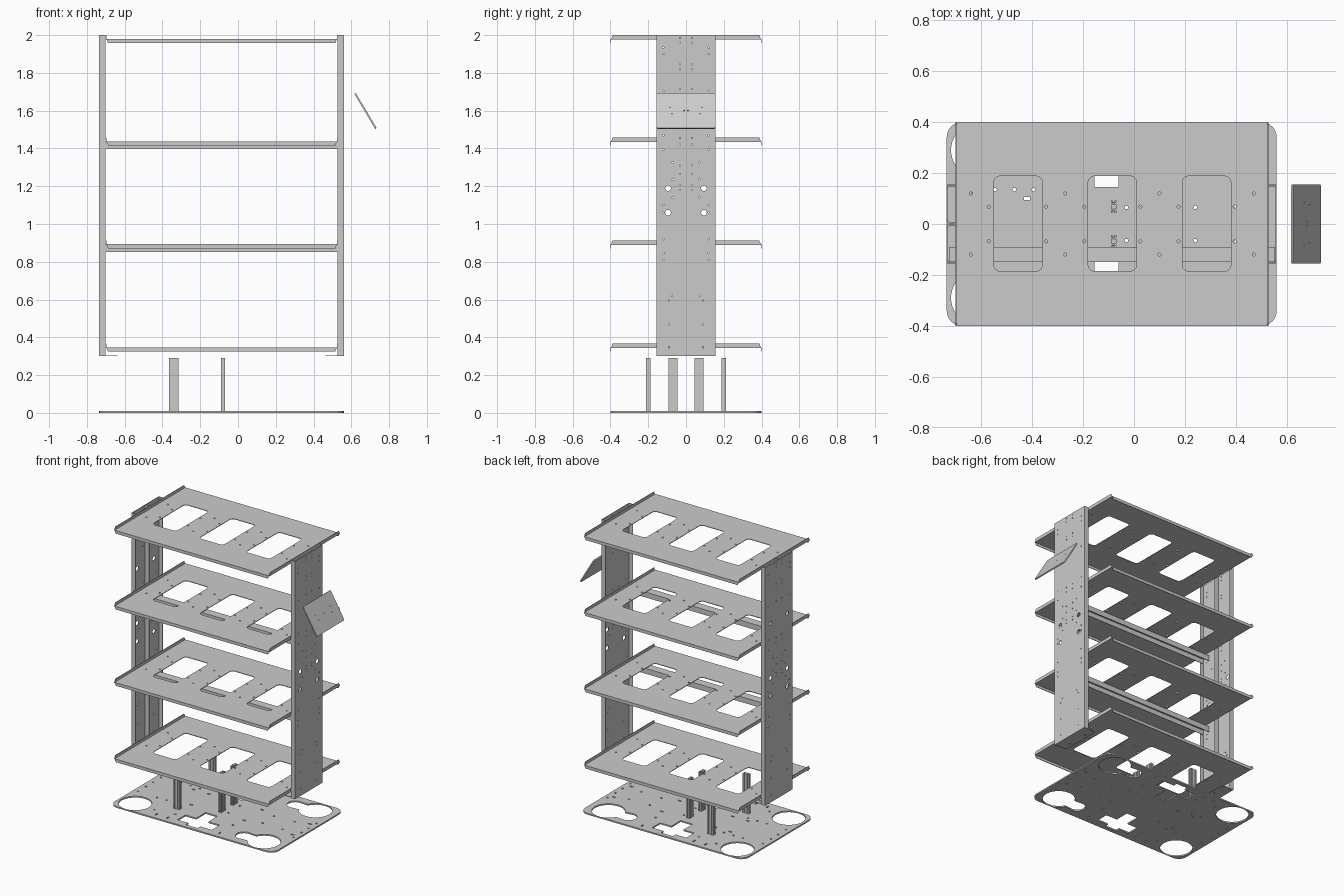
import bpy
from math import sin, cos, pi, atan2
from mathutils import Matrix, Vector

if "Cube" in bpy.data.objects:
    bpy.data.objects.remove(bpy.data.objects["Cube"])

# ---------- 2D outline helpers ----------
def circle(x, y, r, n=12):
    return [(x + r * cos(2 * pi * i / n), y + r * sin(2 * pi * i / n)) for i in range(n)]

def rect(x0, x1, y0, y1):
    return [(x0, y0), (x1, y0), (x1, y1), (x0, y1)]

def rrect(x0, x1, y0, y1, r, n=6):
    pts = []
    corners = [(x1 - r, y1 - r), (x0 + r, y1 - r), (x0 + r, y0 + r), (x1 - r, y0 + r)]
    for k, (cx, cy) in enumerate(corners):
        for i in range(n + 1):
            a = pi / 2 * (k + i / n)
            pts.append((cx + r * cos(a), cy + r * sin(a)))
    return pts

def keyhole(x, y, r, tx, tr, n=32):
    """Big circle with a smaller lobe on its -x side."""
    big = [-0.85 * pi + 1.7 * pi * i / n for i in range(n + 1)]
    small = [0.4 * pi + 1.2 * pi * i / 16 for i in range(17)]
    return ([(x + r * cos(a), y + r * sin(a)) for a in big]
            + [(tx + tr * cos(a), y + tr * sin(a)) for a in small])

def slotted(w, h, hw=0.0035, d=0.006):
    """Rectangular extrusion profile with grooves on all four sides."""
    pts = []
    sides = [((-w/2, -h/2), (1, 0), w), ((w/2, -h/2), (0, 1), h),
             ((w/2, h/2), (-1, 0), w), ((-w/2, h/2), (0, -1), h)]
    for (px, py), (dx, dy), length in sides:
        pts.append((px, py))
        centres = [length / 4, length * 3 / 4] if length > 0.03 else [length / 2]
        for c in centres:
            for s, dep in ((-hw, 0), (-hw, d), (hw, d), (hw, 0)):
                pts.append((px + dx * (c + s) - dy * dep, py + dy * (c + s) + dx * dep))
    return pts

# ---------- 3D helpers ----------
def frame(ax, ay, origin):
    ax, ay = Vector(ax).normalized(), Vector(ay).normalized()
    m = Matrix((ax, ay, ax.cross(ay))).transposed().to_4x4()
    m.translation = Vector(origin)
    return m

def panel(name, outline, holes=(), thick=0.004, mat=Matrix()):
    """Filled sheet with holes, centred on its own plane."""
    cu = bpy.data.curves.new(name, 'CURVE')
    cu.dimensions = '2D'
    cu.fill_mode = 'BOTH'
    cu.extrude = thick / 2
    for loop in [outline, *holes]:
        sp = cu.splines.new('POLY')
        sp.points.add(len(loop) - 1)
        for p, (x, y) in zip(sp.points, loop):
            p.co = (x, y, 0, 1)
        sp.use_cyclic_u = True
    tmp = bpy.data.objects.new(name + "_curve", cu)
    bpy.context.collection.objects.link(tmp)
    dg = bpy.context.evaluated_depsgraph_get()
    me = bpy.data.meshes.new_from_object(tmp.evaluated_get(dg))
    bpy.data.objects.remove(tmp)
    bpy.data.curves.remove(cu)
    me.transform(mat)
    me.name = name
    ob = bpy.data.objects.new(name, me)
    bpy.context.collection.objects.link(ob)
    return ob

def at_z(z, x=0, y=0):
    return Matrix.Translation((x, y, z))

def side_plane(x):      # local (y, z) sheet facing x
    return frame((0, 1, 0), (0, 0, 1), (x, 0, 0))

def front_plane(y):     # local (x, z) sheet facing y
    return frame((1, 0, 0), (0, 0, 1), (0, y, 0))

def both(points, r, n=12):
    return [circle(x, s * y, r, n) for x, y in points for s in (-1, 1)]

# ---------- base plate ----------
cuts = []
for s in (-1, 1):
    cuts.append(circle(-0.61, s * 0.29, 0.108, 48))
    cuts.append(keyhole(0.41, s * 0.29, 0.108, 0.25, 0.055))
    tee = [(-0.155, 0.145), (-0.06, 0.145), (-0.06, 0.25), (0.03, 0.25), (0.03, 0.34),
           (-0.06, 0.34), (-0.06, 0.37), (-0.155, 0.37), (-0.155, 0.34), (-0.24, 0.34),
           (-0.24, 0.25), (-0.155, 0.25)]
    cuts.append([(x, s * y) for x, y in tee])
    for x in (-0.42, -0.3, 0.12, 0.5):                      # small slots
        cuts += [rect(x - 0.012, x + 0.012, s * 0.1 - 0.005, s * 0.1 + 0.005)]
    for x in (-0.4, -0.31, 0.1):
        cuts += [rect(x - 0.005, x + 0.005, s * 0.35 - 0.012, s * 0.35 + 0.012)]
cuts += both([(-0.545, 0.135), (-0.47, 0.135), (-0.395, 0.135), (-0.7, 0.13), (-0.7, 0.04),
              (0.53, 0.13), (0.53, 0.04), (0.24, 0.065), (-0.03, 0.065), (0.1, 0.2),
              (0.4, 0.07), (-0.45, 0.3), (-0.3, 0.28)], 0.007)
panel("base_plate", rrect(-0.735, 0.56, -0.4, 0.4, 0.06), cuts, 0.01, at_z(0.005))

# ---------- slotted support columns ----------
for s, side in ((-1, "front"), (1, "back")):
    for nm, x, y, w, h in (("outer", -0.34, 0.2, 0.048, 0.022), ("inner", -0.08, 0.068, 0.022, 0.048)):
        ox, oy = (w / 4, 0) if w > h else (0, h / 4)
        bores = [circle(k * ox, k * oy, 0.0028, 10) for k in (-1, 1)]
        panel(f"{nm}_column_{side}", slotted(w, h), bores, 0.28, at_z(0.15, x, s * y))

# ---------- uprights ----------
Z0, Z1, W = 0.30, 2.0, 0.155
small = [(0.09, .347), (0.09, .47), (0.09, .595), (0.075, .62), (0.12, .81), (0.12, .845), (0.12, .92),
         (0.12, 1.06), (0.12, 1.1), (0.07, 1.14), (0.032, 1.18), (0.032, 1.205), (0.07, 1.235),
         (0.032, 1.265), (0.032, 1.31), (0.07, 1.325), (0.12, 1.395), (0.032, 1.42), (0.032, 1.455),
         (0.12, 1.47), (0.12, 1.705), (0.032, 1.715), (0.032, 1.82), (0.032, 1.845), (0.12, 1.90),
         (0.12, 1.935), (0.032, 1.96), (0.032, 1.985)]
big = [(0.095, 1.06), (0.095, 1.19)]

def upright(name, xo, inward, y0, y1, bigs):
    holes = []
    for pts, r, n in ((small, 0.004, 8), (bigs, 0.015, 20)):
        holes += [circle(s * y, z, r, n) for y, z in pts for s in (-1, 1) if y0 < s * y < y1]
    panel(name + "_web", rect(y0, y1, Z0, Z1), holes, 0.004, side_plane(xo + inward * 0.002))
    xa, xb = sorted((xo, xo + inward * 0.034))
    for y, tag in ((y0 + 0.002, "front"), (y1 - 0.002, "back")):
        panel(f"{name}_flange_{tag}", rect(xa, xb, Z0, Z1), (), 0.004, front_plane(y))
    xa, xb = sorted((xo, xo + inward * 0.098))
    ym = (y0 + y1) / 2
    foot_holes = [circle(xo + inward * 0.07, ym + d * (y1 - y0), 0.006) for d in (-0.25, 0.25)]
    panel(name + "_foot", rrect(xa, xb, y0 + 0.005, y1 - 0.005, 0.018), foot_holes, 0.004, at_z(Z0 + 0.002))

upright("right_upright", 0.56, -1, -W, W, big)
upright("left_upright_front", -0.735, 1, -W, -0.0005, big + [(0.095, 1.58)])
upright("left_upright_back", -0.735, 1, 0.0005, W, big + [(0.095, 1.58)])

# ---------- shelves ----------
X0, X1 = -0.70, 0.527
windows = [rrect(x - 0.095, x + 0.095, -0.185, 0.188, 0.025) for x in (-0.455, -0.085, 0.285)]
bolts = both([(-0.64, 0.12), (-0.27, 0.12), (0.1, 0.12), (0.47, 0.12),
              (-0.57, 0.068), (-0.345, 0.068), (-0.195, 0.068), (0.025, 0.068),
              (0.175, 0.068), (0.395, 0.068)], 0.006)
# drop the bolts that would fall inside a window
bolts = [b for b in bolts if not any(abs(b[0][0] - 0.006 - x) < 0.102 for x in (-0.455, -0.085, 0.285))]
for i, z in enumerate((0.347, 0.893, 1.438, 1.98), 1):
    panel(f"shelf_{i}_plate", rect(X0, X1, -0.4, 0.4), windows + bolts, 0.004, at_z(z - 0.002))
    for y, tag in ((-0.398, "front"), (0.398, "back")):
        drop = [(X0 + 0.003, z), (X1 - 0.003, z), (X1 - 0.012, z - 0.022), (X0 + 0.012, z - 0.022)]
        panel(f"shelf_{i}_{tag}_lip", drop, (), 0.004, front_plane(y))
    for x, tag in ((X0 + 0.002, "left"), (X1 - 0.002, "right")):
        rise = [(-0.398, z - 0.004), (0.398, z - 0.004), (0.388, z + 0.02), (-0.388, z + 0.02)]
        panel(f"shelf_{i}_{tag}_lip", rise, (), 0.004, side_plane(x))
    # channel beam, open downwards, under the two middle shelves
    if i in (2, 3):
        t, b = z - 0.004, z - 0.042
        u = [(-0.15, b), (-0.146, b), (-0.146, t - 0.004), (-0.094, t - 0.004),
             (-0.094, b), (-0.09, b), (-0.09, t), (-0.15, t)]
        panel(f"shelf_{i}_beam", u, (), 1.28, side_plane((X0 + X1) / 2))

# ---------- tilted display panel ----------
tilt = frame((0, 1, 0), (-0.11, 0, 0.185), (0.675, 0, 1.5985))
marks = both([(0.02, 0.085), (-0.02, 0.075), (0.0, 0.01)], 0.003, 8)
marks = [[(y, x) for x, y in m] for m in marks]
panel("display_panel", rrect(-0.155, 0.155, -0.1075, 0.1075, 0.008), marks, 0.009, tilt)

# ---------- shading ----------
for ob in bpy.context.collection.objects:
    ob.select_set(True)
    bpy.context.view_layer.objects.active = ob
bpy.ops.object.shade_smooth_by_angle()
